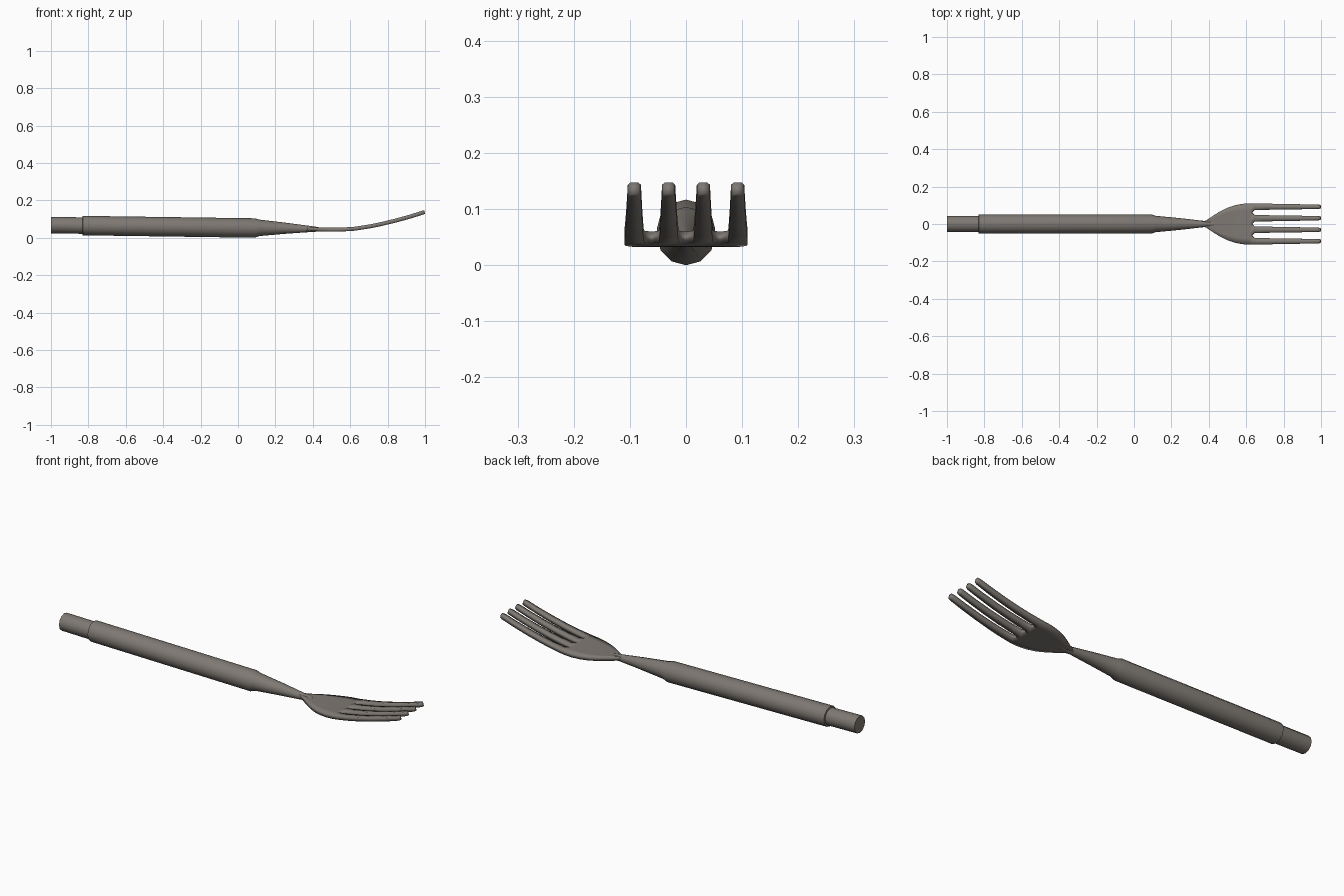
import bpy, bmesh, math

if "Cube" in bpy.data.objects:
    bpy.data.objects.remove(bpy.data.objects["Cube"])

steel = bpy.data.materials.new("warm grey steel")
steel.diffuse_color = (0.21, 0.19, 0.17, 1)
steel.use_nodes = True
steel.node_tree.nodes["Principled BSDF"].inputs["Base Color"].default_value = steel.diffuse_color


def lerp(table, x):
    """Piecewise linear lookup in (x, value) pairs."""
    for (x0, v0), (x1, v1) in zip(table, table[1:]):
        if x <= x1:
            return v0 + (v1 - v0) * (x - x0) / (x1 - x0)
    return table[-1][1]


def finish(bm, name, angle):
    bmesh.ops.recalc_face_normals(bm, faces=bm.faces)
    me = bpy.data.meshes.new(name)
    bm.to_mesh(me)
    bm.free()
    ob = bpy.data.objects.new(name, me)
    bpy.context.collection.objects.link(ob)
    me.materials.append(steel)
    bpy.ops.object.select_all(action='DESELECT')
    ob.select_set(True)
    bpy.context.view_layer.objects.active = ob
    bpy.ops.object.shade_smooth_by_angle(angle=math.radians(angle))
    return ob


def loft(name, sections, sides=12):
    """Capped tube along x; each section is (x, centre z, half y, half z)."""
    bm = bmesh.new()
    rings = []
    for x, z, ry, rz in sections:
        rings.append([bm.verts.new((x, ry * math.sin(a), z + rz * math.cos(a)))
                      for a in (2 * math.pi * i / sides for i in range(sides))])
    for a, b in zip(rings, rings[1:]):
        for i in range(sides):
            j = (i + 1) % sides
            bm.faces.new((a[i], a[j], b[j], b[i]))
    bm.faces.new(rings[0])
    bm.faces.new(rings[-1])
    return finish(bm, name, 35)


# handle: end cap, thicker grip and tapering neck
loft("handle", [
    (-1.0, 0.068, 0.044, 0.044), (-0.832, 0.065, 0.044, 0.044),
    (-0.83, 0.065, 0.052, 0.052), (0.09, 0.052, 0.052, 0.052),
    (0.115, 0.053, 0.044, 0.044), (0.25, 0.051, 0.031, 0.030),
    (0.38, 0.047, 0.016, 0.017), (0.43, 0.045, 0.014, 0.012)])

# head: curved plate, split in lanes for tines and slots
CURVE = [(0.36, 0.048), (0.43, 0.045), (0.50, 0.043), (0.56, 0.044), (0.62, 0.048),
         (0.68, 0.056), (0.76, 0.072), (0.84, 0.091), (0.92, 0.113), (1.0, 0.138)]
WIDTH = [(0.36, 0.014), (0.385, 0.018), (0.42, 0.042), (0.46, 0.067), (0.50, 0.087),
         (0.54, 0.100), (0.58, 0.108), (0.62, 0.110), (0.645, 0.110)]
BASE = [-0.110, -0.075, -0.061, -0.048, -0.013, 0, 0.013, 0.048, 0.061, 0.075, 0.110]
TINES = [(0, 1, -0.092), (3, 4, -0.031), (6, 7, 0.031), (9, 10, 0.092)]
SLOT_X = 0.645

bm = bmesh.new()
rows = []
for x, w in WIDTH:
    row = []
    for i, y in enumerate(BASE):
        back = 0.015 if x == SLOT_X and i in (2, 5, 8) else 0   # rounded slot end
        row.append(bm.verts.new((x - back, y * w / 0.11, lerp(CURVE, x - back))))
    rows.append(row)
for a, b in zip(rows, rows[1:]):
    for i in range(10):
        bm.faces.new((a[i], b[i], b[i + 1], a[i + 1]))

# tines: narrow towards rounded tips
for lo, hi, tip_y in TINES:
    a, b = rows[-1][lo], rows[-1][hi]
    mid, half = (BASE[lo] + BASE[hi]) / 2, (BASE[hi] - BASE[lo]) / 2
    for x in (0.70, 0.76, 0.84, 0.92, 0.985, 0.998):
        t = (x - SLOT_X) / (1 - SLOT_X)
        y = mid + (tip_y - mid) * t
        h = half + (0.0115 - half) * t
        if x > 0.99:
            h = 0.007
        c = bm.verts.new((x, y - h, lerp(CURVE, x)))
        d = bm.verts.new((x, y + h, lerp(CURVE, x)))
        bm.faces.new((a, c, d, b))
        a, b = c, d
head = finish(bm, "fork_head", 35)
solid = head.modifiers.new("thickness", 'SOLIDIFY')
solid.thickness = 0.021
solid.offset = 0
# keep rim edges crisp after thickening
solid.edge_crease_rim = 0
bpy.ops.object.modifier_move_to_index(modifier="thickness", index=0)
